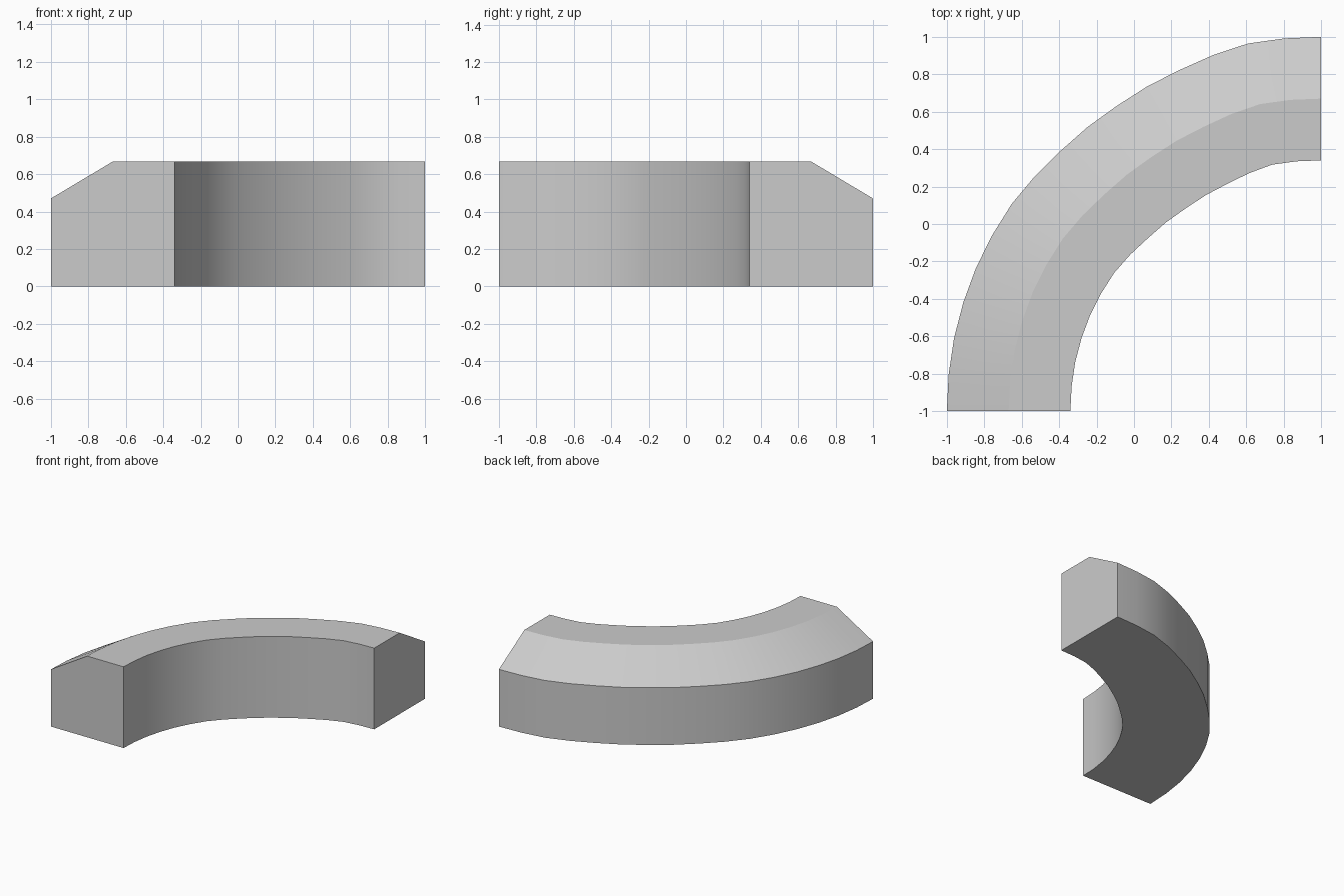
import bpy, bmesh, math

if "Cube" in bpy.data.objects:
    bpy.data.objects.remove(bpy.data.objects["Cube"])

# Cross-section: (distance in from the outer wall, height)
PROFILE = [(0, 0), (0, 0.47), (0.33, 0.667), (0.66, 0.667), (0.66, 0)]
# Outer radius about the corner (1, -1), sampled evenly over the quarter turn
RADII = [2.0, 2.0, 1.997, 1.99, 1.968, 1.963, 1.974, 2.003, 2.0]
SEGMENTS = 16


def outer_radius(t):
    f = t * (len(RADII) - 1)
    i = min(int(f), len(RADII) - 2)
    return RADII[i] + (RADII[i + 1] - RADII[i]) * (f - i)


# Sweep the chamfered section around the quarter bend
bm = bmesh.new()
rings = []
for s in range(SEGMENTS + 1):
    t = s / SEGMENTS
    a = t * math.pi / 2
    r = outer_radius(t)
    rings.append([bm.verts.new((1 - (r - d) * math.cos(a),
                                -1 + (r - d) * math.sin(a), z))
                  for d, z in PROFILE])

n = len(PROFILE)
for r0, r1 in zip(rings, rings[1:]):
    for i in range(n):
        j = (i + 1) % n
        bm.faces.new((r0[i], r0[j], r1[j], r1[i]))

# End caps
bm.faces.new(rings[0])
bm.faces.new(rings[-1])
bmesh.ops.recalc_face_normals(bm, faces=bm.faces)

mesh = bpy.data.meshes.new("curved_kerb")
bm.to_mesh(mesh)
bm.free()
kerb = bpy.data.objects.new("curved_kerb", mesh)
bpy.context.collection.objects.link(kerb)

# Smooth along the bend, crisp profile edges
bpy.context.view_layer.objects.active = kerb
kerb.select_set(True)
bpy.ops.object.shade_smooth_by_angle(angle=math.radians(25))
